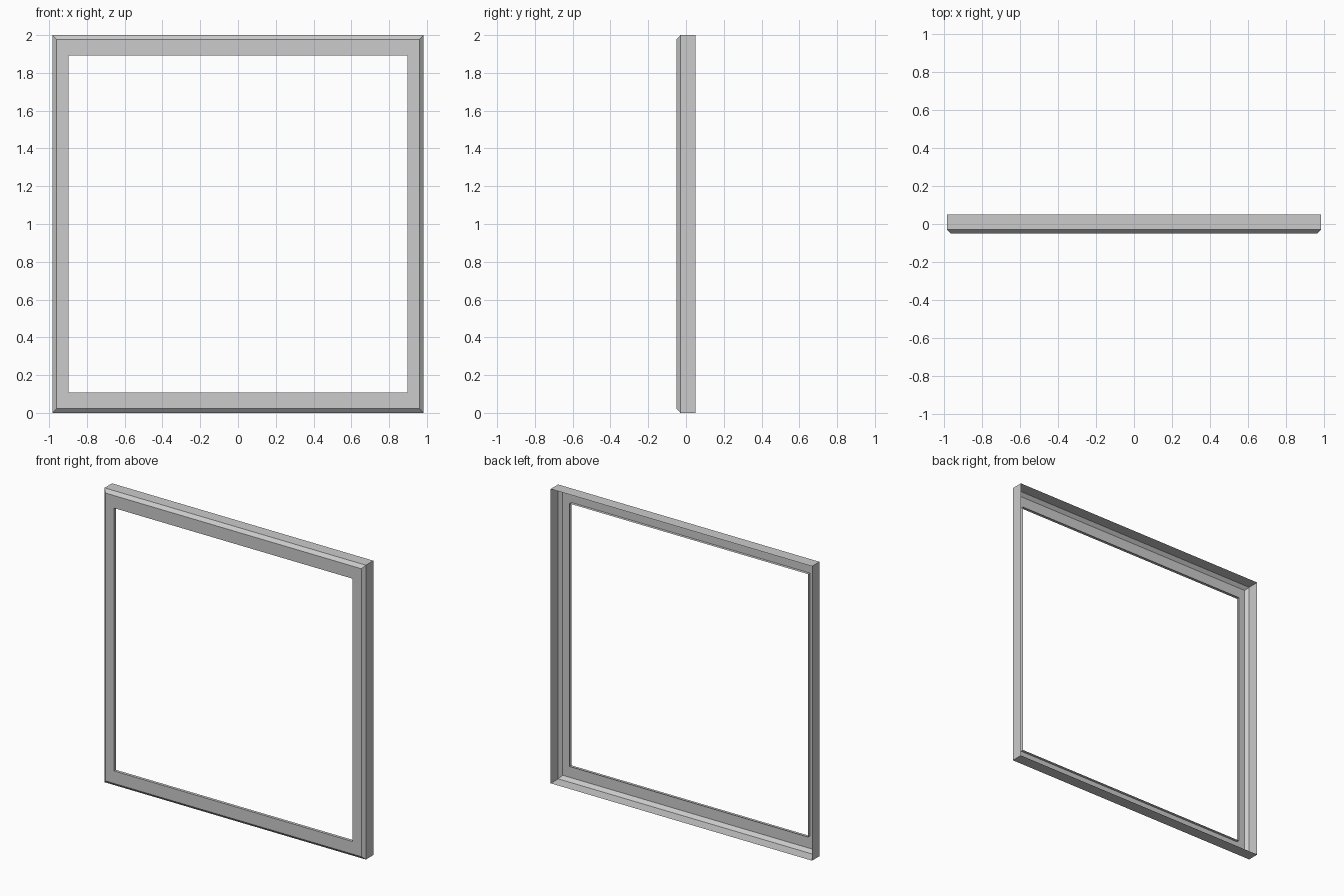
import bpy, bmesh

if "Cube" in bpy.data.objects:
    bpy.data.objects.remove(bpy.data.objects["Cube"])

# Frame section from back outer edge to inner lip: (half width, z margin, y)
SECTION = [
    (0.982, 0.0, 0.05),      # open back edge of outer wall
    (0.982, 0.0, -0.03),     # start of chamfer
    (0.962, 0.022, -0.05),   # front face, outer edge
    (0.897, 0.107, -0.05),   # front face, opening edge
    (0.897, 0.107, -0.03),   # lip turned back around the opening
]
HEIGHT = 2.0


def ring(bm, half, margin, y):
    corners = [(-half, margin), (half, margin),
               (half, HEIGHT - margin), (-half, HEIGHT - margin)]
    return [bm.verts.new((x, y, z)) for x, z in corners]


# Hollow-backed frame made by bridging the rectangular rings
bm = bmesh.new()
rings = [ring(bm, *s) for s in SECTION]
for a, b in zip(rings, rings[1:]):
    for i in range(4):
        j = (i + 1) % 4
        bm.faces.new((a[i], a[j], b[j], b[i]))

# Front faces look toward -y
bm.normal_update()
front = [f for f in bm.faces if abs(f.normal.y) > 0.99]
if front[0].normal.y > 0:
    bmesh.ops.reverse_faces(bm, faces=bm.faces[:])

mesh = bpy.data.meshes.new("window_frame")
bm.to_mesh(mesh)
bm.free()
frame = bpy.data.objects.new("window_frame", mesh)
bpy.context.collection.objects.link(frame)
